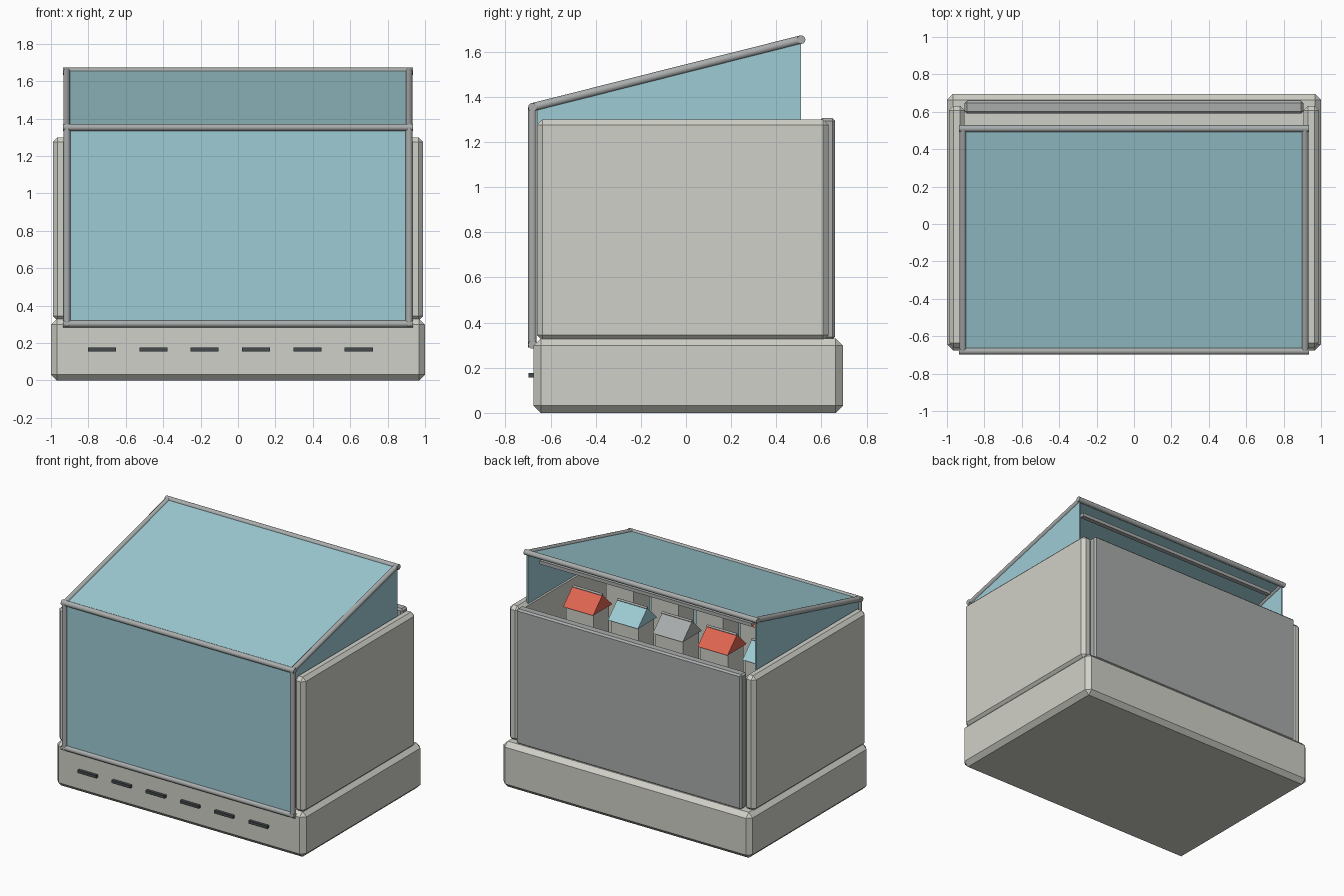
import bpy, bmesh, math
from mathutils import Vector

if "Cube" in bpy.data.objects:
    bpy.data.objects.remove(bpy.data.objects["Cube"])


def material(name, rgb):
    m = bpy.data.materials.new(name)
    m.diffuse_color = (*rgb, 1)
    m.use_nodes = True
    m.node_tree.nodes["Principled BSDF"].inputs["Base Color"].default_value = m.diffuse_color
    return m


STONE = material("warm_grey", (0.63, 0.63, 0.58))
METAL = material("metal_grey", (0.40, 0.415, 0.415))
GLASS = material("pale_blue_glass", (0.34, 0.60, 0.66))
RED = material("roof_red", (0.74, 0.13, 0.085))
DARK = material("vent_dark", (0.06, 0.07, 0.075))


def finish(name, bm, mat):
    bmesh.ops.recalc_face_normals(bm, faces=bm.faces)
    me = bpy.data.meshes.new(name)
    bm.to_mesh(me)
    bm.free()
    me.materials.append(mat)
    ob = bpy.data.objects.new(name, me)
    bpy.context.collection.objects.link(ob)
    return ob


def box(name, lo, hi, mat, chamfer=0):
    bm = bmesh.new()
    bmesh.ops.create_cube(bm, size=1)
    for v in bm.verts:
        v.co = [l + (c + 0.5) * (h - l) for l, h, c in zip(lo, hi, v.co)]
    if chamfer:
        bmesh.ops.bevel(bm, geom=bm.edges[:], offset=chamfer, segments=1, affect='EDGES')
    return finish(name, bm, mat)


def prism(name, profile, x0, x1, mat):
    """Extrude a (y, z) outline along x."""
    bm = bmesh.new()
    face = bm.faces.new([bm.verts.new((x0, y, z)) for y, z in profile])
    out = bmesh.ops.extrude_face_region(bm, geom=[face])["geom"]
    moved = [g for g in out if isinstance(g, bmesh.types.BMVert)]
    bmesh.ops.translate(bm, vec=(x1 - x0, 0, 0), verts=moved)
    return finish(name, bm, mat)


def rod(name, a, b, mat, r=0.019):
    a, b = Vector(a), Vector(b)
    bm = bmesh.new()
    bmesh.ops.create_cone(bm, cap_ends=True, segments=12, radius1=r, radius2=r,
                          depth=(b - a).length)
    ob = finish(name, bm, mat)
    ob.rotation_mode = 'QUATERNION'
    ob.rotation_quaternion = (b - a).to_track_quat('Z', 'Y')
    ob.location = (a + b) / 2
    for p in ob.data.polygons:
        p.use_smooth = len(p.vertices) == 4
    return ob


# Chamfered base and the three solid walls
box("base", (-1, -0.675, 0), (1, 0.695, 0.33), STONE, 0.032)
box("back_wall", (-0.905, 0.59, 0.325), (0.905, 0.66, 1.305), METAL, 0.012)
for s, side in ((-1, "left"), (1, "right")):
    x0, x1 = sorted((s * 0.905, s * 0.99))
    box(side + "_wall", (x0, -0.66, 0.32), (x1, 0.632, 1.3), STONE, 0.025)

# Vent slots along the front of the base
for i in range(6):
    x = -0.727 + i * 0.2745
    box("vent_slot", (x - 0.075, -0.697, 0.156), (x + 0.075, -0.674, 0.176), DARK)

# Glass: front pane, sloped lid and side panes under the lid
FY, FZ, BY, BZ = -0.68, 1.353, 0.51, 1.653
box("front_glass", (-0.91, -0.682, 0.30), (0.91, -0.67, 1.35), GLASS)
prism("lid_glass", [(FY, FZ - 0.006), (BY, BZ - 0.006), (BY, BZ + 0.006), (FY, FZ + 0.006)],
      -0.915, 0.915, GLASS)
for s, side in ((-1, "left"), (1, "right")):
    prism(side + "_glass", [(-0.66, 1.28), (BY, 1.28), (BY, BZ - 0.008), (-0.66, FZ - 0.003)],
          s * 0.912, s * 0.922, GLASS)

# Tubular frame around the front pane and lid
X = 0.915
rod("front_bottom_rail", (-0.935, FY, 0.303), (0.935, FY, 0.303), METAL)
rod("front_top_rail", (-0.935, FY, FZ), (0.935, FY, FZ), METAL)
rod("lid_back_rail", (-0.935, BY, BZ), (0.935, BY, BZ), METAL)
for s in (-1, 1):
    rod("front_post", (s * X, FY, 0.29), (s * X, FY, FZ), METAL)
    rod("lid_side_rail", (s * X, FY, FZ), (s * X, BY, BZ), METAL)

# Light bar hanging under the back of the lid
box("light_bar", (-0.85, 0.43, 1.57), (0.85, 0.465, 1.595), METAL)

# Two rows of small gabled houses inside the case
ROOFS = (RED, GLASS, METAL)
for y in (0.10, -0.36):
    for i in range(5):
        x = 0.72 - 0.36 * i
        box("house_body", (x - 0.11, y - 0.09, 0.325), (x + 0.11, y + 0.09, 1.17), STONE)
        prism("house_roof", [(y - 0.11, 1.165), (y + 0.11, 1.165), (y, 1.275)],
              x - 0.12, x + 0.12, ROOFS[i % 3])
        rod("house_ridge", (x - 0.12, y, 1.275), (x + 0.12, y, 1.275), METAL, 0.008)
